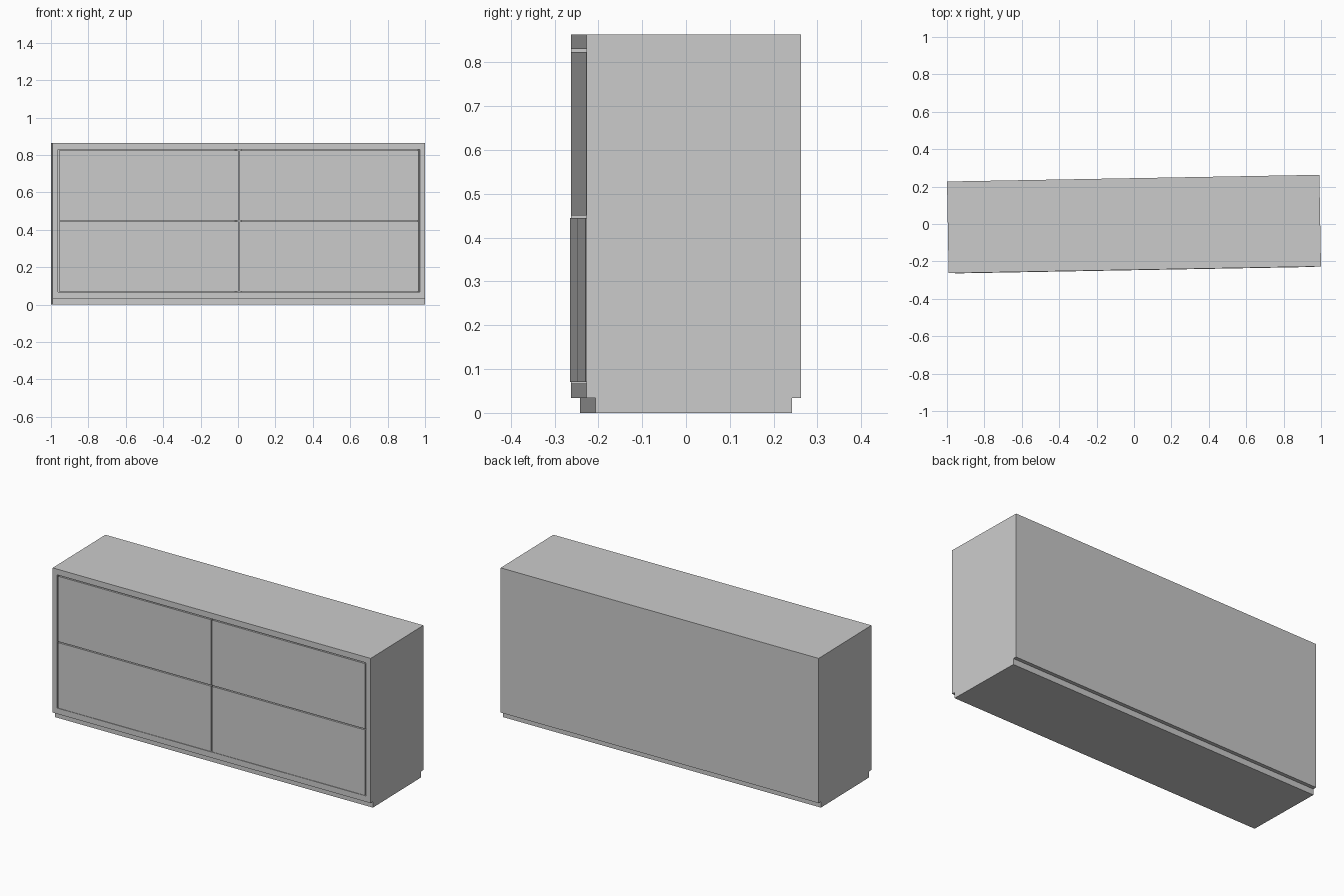
import bpy, math
from mathutils import Matrix

if "Cube" in bpy.data.objects:
    bpy.data.objects.remove(bpy.data.objects["Cube"])

# The whole cabinet is turned about one degree on the floor
TURN = Matrix.Rotation(math.radians(1.03), 4, 'Z')
W, D = 0.9955, 0.245          # half width, half depth
Z0, Z1 = 0.034, 0.863         # carcass bottom and top
T, TZ = 0.028, 0.033          # side and top/bottom board thickness
GAP = 0.006


def box(name, x0, x1, y0, y1, z0, z1):
    bpy.ops.mesh.primitive_cube_add(size=1)
    o = bpy.context.object
    o.name = name
    o.data.transform(Matrix.Translation(((x0 + x1) / 2, (y0 + y1) / 2, (z0 + z1) / 2))
                     @ Matrix.Diagonal((x1 - x0, y1 - y0, z1 - z0, 1)))
    o.data.transform(TURN)
    return o


# Plinth, set back at front and rear, flush at the ends
box("plinth", -W, W, -D + 0.021, D - 0.021, 0, Z0)

# Carcass boards
box("top_panel", -W, W, -D, D, Z1 - TZ, Z1)
box("bottom_panel", -W, W, -D, D, Z0, Z0 + TZ)
box("left_side", -W, -W + T, -D, D, Z0 + TZ, Z1 - TZ)
box("right_side", W - T, W, -D, D, Z0 + TZ, Z1 - TZ)
box("back_panel", -W + T, W - T, D - 0.02, D, Z0 + TZ, Z1 - TZ)
box("centre_divider", -0.014, 0.014, -D + 0.035, D - 0.02, Z0 + TZ, Z1 - TZ)

# Four drawer fronts; the lower pair stands slightly proud
inner = W - T - GAP
rows = [("lower", Z0 + TZ + GAP / 2, 0.445, 0.002), ("upper", 0.450, Z1 - TZ - GAP, 0.0)]
for row, z0, z1, proud in rows:
    for side, x0, x1 in (("left", -inner, -GAP / 2), ("right", GAP / 2, inner)):
        box(f"{row}_{side}_drawer_front", x0, x1, -D - proud, -D + 0.03 - proud, z0, z1)
